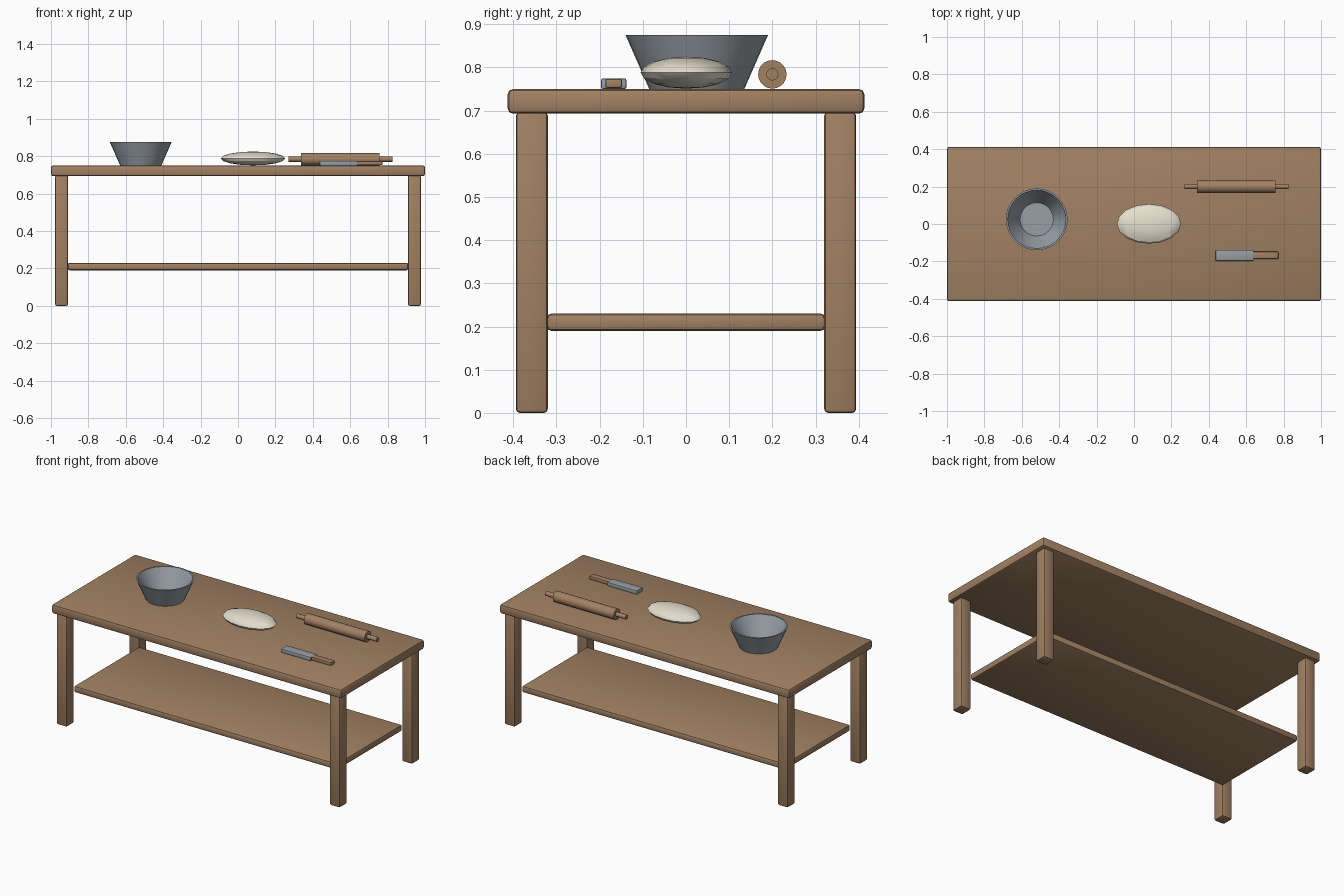
import bpy
import bmesh
import math
from mathutils import Matrix

cube = bpy.data.objects.get("Cube")
if cube:
    bpy.data.objects.remove(cube, do_unlink=True)


def make_material(name, rgb, roughness=0.7):
    mat = bpy.data.materials.new(name)
    mat.use_nodes = True
    mat.diffuse_color = (*rgb, 1)
    shader = mat.node_tree.nodes["Principled BSDF"]
    shader.inputs["Base Color"].default_value = (*rgb, 1)
    shader.inputs["Roughness"].default_value = roughness
    return mat


wood = make_material("warm wood", (0.36, 0.22, 0.125))
steel = make_material("grey steel", (0.31, 0.345, 0.375))
cream = make_material("cream dough", (0.79, 0.75, 0.63))


def finish(bm, name, mat):
    """Turn a bmesh into a named, smooth-by-angle object."""
    bmesh.ops.recalc_face_normals(bm, faces=bm.faces)
    mesh = bpy.data.meshes.new(name)
    bm.to_mesh(mesh)
    bm.free()
    mesh.materials.append(mat)
    obj = bpy.data.objects.new(name, mesh)
    bpy.context.collection.objects.link(obj)
    bpy.ops.object.select_all(action="DESELECT")
    obj.select_set(True)
    bpy.context.view_layer.objects.active = obj
    bpy.ops.object.shade_smooth_by_angle(angle=math.radians(30))
    return obj


def box(name, mat, low, high, bevel):
    """Bevelled box between two corners."""
    bm = bmesh.new()
    bmesh.ops.create_cube(bm, size=1)
    size = [h - l for l, h in zip(low, high)]
    centre = [(h + l) / 2 for l, h in zip(low, high)]
    bmesh.ops.scale(bm, vec=size, verts=bm.verts)
    bmesh.ops.translate(bm, vec=centre, verts=bm.verts)
    bmesh.ops.bevel(bm, geom=bm.edges[:], offset=bevel, segments=2,
                    profile=0.5, affect="EDGES")
    return finish(bm, name, mat)


def lathe(name, mat, profile, location, steps, axis="Z"):
    """Spin a (radius, height) profile; axis X lays it on its side."""
    bm = bmesh.new()
    verts = [bm.verts.new((r, 0, z)) for r, z in profile]
    edges = [bm.edges.new(pair) for pair in zip(verts, verts[1:])]
    bmesh.ops.spin(bm, geom=verts + edges, cent=(0, 0, 0), axis=(0, 0, 1),
                   angle=math.tau, steps=steps)
    bmesh.ops.remove_doubles(bm, verts=bm.verts, dist=0.0001)
    if axis == "X":
        bmesh.ops.transform(bm, matrix=Matrix.Rotation(math.pi / 2, 4, "Y"),
                            verts=bm.verts)
    bmesh.ops.translate(bm, vec=location, verts=bm.verts)
    return finish(bm, name, mat)


# Table: top, lower shelf and four legs
box("table_top", wood, (-1, -0.413, 0.693), (1, 0.413, 0.75), 0.012)
box("lower_shelf", wood, (-0.91, -0.322, 0.19), (0.91, 0.322, 0.23), 0.01)
for side, sx in (("left", 1), ("right", -1)):
    for end, sy in (("front", -1), ("back", 1)):
        x, y = 0.943 * sx, 0.357 * sy
        box(f"{end}_{side}_leg", wood, (x - 0.035, y - 0.037, 0),
            (x + 0.035, y + 0.037, 0.697), 0.009)

# Open mixing bowl with a thin rim and a flat floor
lathe("mixing_bowl", steel,
      [(0, 0), (0.11, 0), (0.165, 0.125), (0.156, 0.125), (0.089, 0.01), (0, 0.01)],
      (-0.52, 0.025, 0.75), 32)

# Flattened lump of dough
bm = bmesh.new()
bmesh.ops.create_uvsphere(bm, u_segments=16, v_segments=8, radius=1)
bmesh.ops.scale(bm, vec=(0.172, 0.106, 0.037), verts=bm.verts)
bmesh.ops.translate(bm, vec=(0.08, 0.001, 0.788), verts=bm.verts)
finish(bm, "dough", cream)

# Rolling pin: thick barrel with a narrow handle at each end
lathe("rolling_pin", wood,
      [(0, -0.278), (0.014, -0.278), (0.014, -0.21), (0.033, -0.21),
       (0.033, 0.21), (0.014, 0.21), (0.014, 0.278), (0, 0.278)],
      (0.547, 0.2, 0.784), 20, axis="X")

# Knife: broad blade and slimmer handle
box("knife_blade", steel, (0.436, -0.197, 0.75), (0.64, -0.138, 0.775), 0.005)
box("knife_handle", wood, (0.63, -0.187, 0.752), (0.772, -0.148, 0.774), 0.005)
